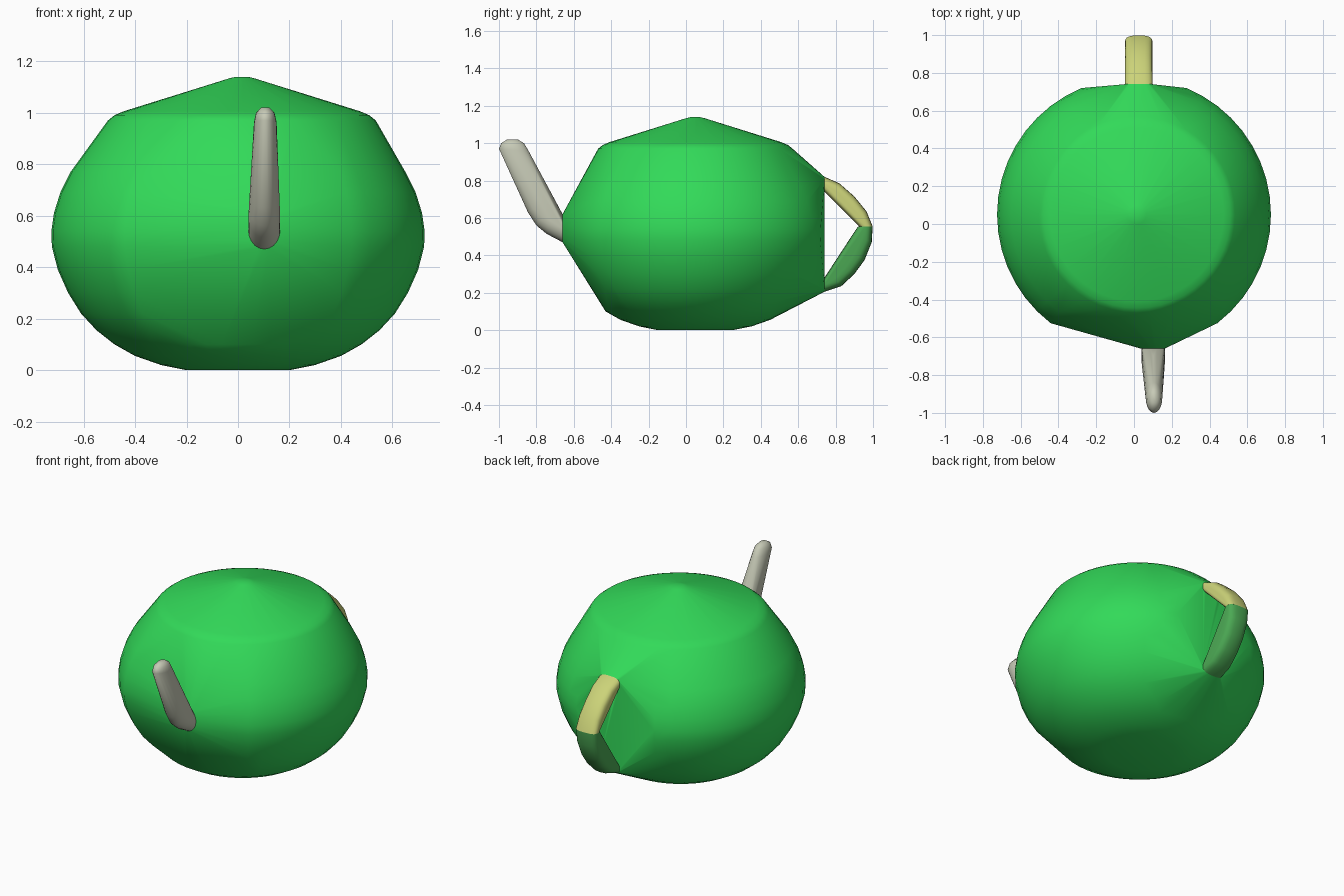
import bpy, bmesh, math

cube = bpy.data.objects.get("Cube")
if cube:
    bpy.data.objects.remove(cube, do_unlink=True)


def material(name, rgb):
    m = bpy.data.materials.new(name)
    m.use_nodes = True
    m.diffuse_color = (*rgb, 1)
    bsdf = next(n for n in m.node_tree.nodes if n.type == 'BSDF_PRINCIPLED')
    bsdf.inputs["Base Color"].default_value = (*rgb, 1)
    return m


green = material("bright green", (0.032, 0.70, 0.10))
dull_green = material("dull green", (0.072, 0.40, 0.089))
yellow = material("pale yellow", (0.60, 0.65, 0.19))
grey = material("warm grey", (0.57, 0.59, 0.47))


def ring(a, b, cx, rx, power=1.0, n=20):
    """Rounded section spanning (y, z) points a to b, with half width rx."""
    pts = []
    for i in range(n):
        t = 2 * math.pi * i / n
        c, s = math.cos(t), math.sin(t)
        c = math.copysign(abs(c) ** power, c)
        s = math.copysign(abs(s) ** power, s)
        pts.append((cx + rx * c,
                    (a[0] + b[0]) / 2 + (a[0] - b[0]) / 2 * s,
                    (a[1] + b[1]) / 2 + (a[1] - b[1]) / 2 * s))
    return pts


def hull(name, points, mat, angle):
    bm = bmesh.new()
    for p in points:
        bm.verts.new(p)
    bmesh.ops.remove_doubles(bm, verts=bm.verts[:], dist=0.0005)
    bmesh.ops.convex_hull(bm, input=bm.verts[:], use_existing_faces=False)
    loose = [v for v in bm.verts if not v.link_faces]
    bmesh.ops.delete(bm, geom=loose, context='VERTS')
    bmesh.ops.recalc_face_normals(bm, faces=bm.faces[:])
    mesh = bpy.data.meshes.new(name)
    bm.to_mesh(mesh)
    bm.free()
    mesh.materials.append(mat)
    ob = bpy.data.objects.new(name, mesh)
    bpy.context.collection.objects.link(ob)
    bpy.ops.object.select_all(action='DESELECT')
    ob.select_set(True)
    bpy.context.view_layer.objects.active = ob
    bpy.ops.object.shade_smooth_by_angle(angle=math.radians(angle))
    return ob


# Pot body: lathe rings (radius, height), drawn out to the spout and handle
profile = [(0.2, 0.0), (0.3, 0.02), (0.4, 0.055), (0.48, 0.1), (0.55, 0.155),
           (0.61, 0.22), (0.66, 0.30), (0.70, 0.39), (0.723, 0.48),
           (0.725, 0.54), (0.715, 0.61), (0.69, 0.69), (0.65, 0.77),
           (0.52, 0.97), (0.495, 0.99), (0.46, 1.005), (0.05, 1.133), (0.025, 1.139)]
SEG = 48
body = []
for r, z in profile:
    cx = 0.015 if z > 0.9 else 0.0
    for i in range(SEG):
        t = 2 * math.pi * i / SEG
        if 0.12 < z < 0.9:
            from_front = abs(math.degrees(t) - 270)
            from_back = abs(math.degrees(t) - 90)
            if from_front < 34 or from_back < 22:
                continue
        body.append((cx + r * math.cos(t), 0.05 + r * math.sin(t), z))
body += ring((-0.66, 0.62), (-0.66, 0.47), 0.1, 0.062)
body += ring((0.74, 0.82), (0.74, 0.74), 0.025, 0.073, 0.7)
body += ring((0.74, 0.28), (0.74, 0.205), 0.025, 0.073, 0.7)
hull("pot_body", body, green, 40)

# Spout
spout = []
for a, b, rx in [((-0.66, 0.62), (-0.66, 0.47), 0.062),
                 ((-0.71, 0.66), (-0.745, 0.515), 0.062),
                 ((-0.70, 0.695), (-0.80, 0.56), 0.06),
                 ((-0.72, 0.73), (-0.845, 0.63), 0.056),
                 ((-0.84, 0.955), (-1.0, 0.97), 0.044),
                 ((-0.865, 0.998), (-0.988, 1.0), 0.036),
                 ((-0.90, 1.02), (-0.955, 1.02), 0.016)]:
    spout += ring(a, b, 0.102 if a[1] < 0.9 else 0.106, rx)
hull("spout", spout, grey, 50)

# Handle in two halves, each a chain of (outer, inner) sections
upper = [((0.74, 0.82), (0.74, 0.74)), ((0.82, 0.785), (0.79, 0.70)),
         ((0.90, 0.715), (0.84, 0.64)), ((0.965, 0.635), (0.885, 0.60)),
         ((0.998, 0.555), (0.925, 0.555))]
lower = [((0.998, 0.555), (0.92, 0.555)), ((0.993, 0.47), (0.89, 0.51)),
         ((0.955, 0.375), (0.84, 0.43)), ((0.90, 0.30), (0.80, 0.37)),
         ((0.83, 0.235), (0.77, 0.32)), ((0.74, 0.205), (0.74, 0.28))]
for name, sections, mat in [("handle_upper", upper, yellow),
                            ("handle_lower", lower, dull_green)]:
    pts = []
    for a, b in sections:
        pts += ring(a, b, 0.025, 0.073, 0.7)
    hull(name, pts, mat, 45)
